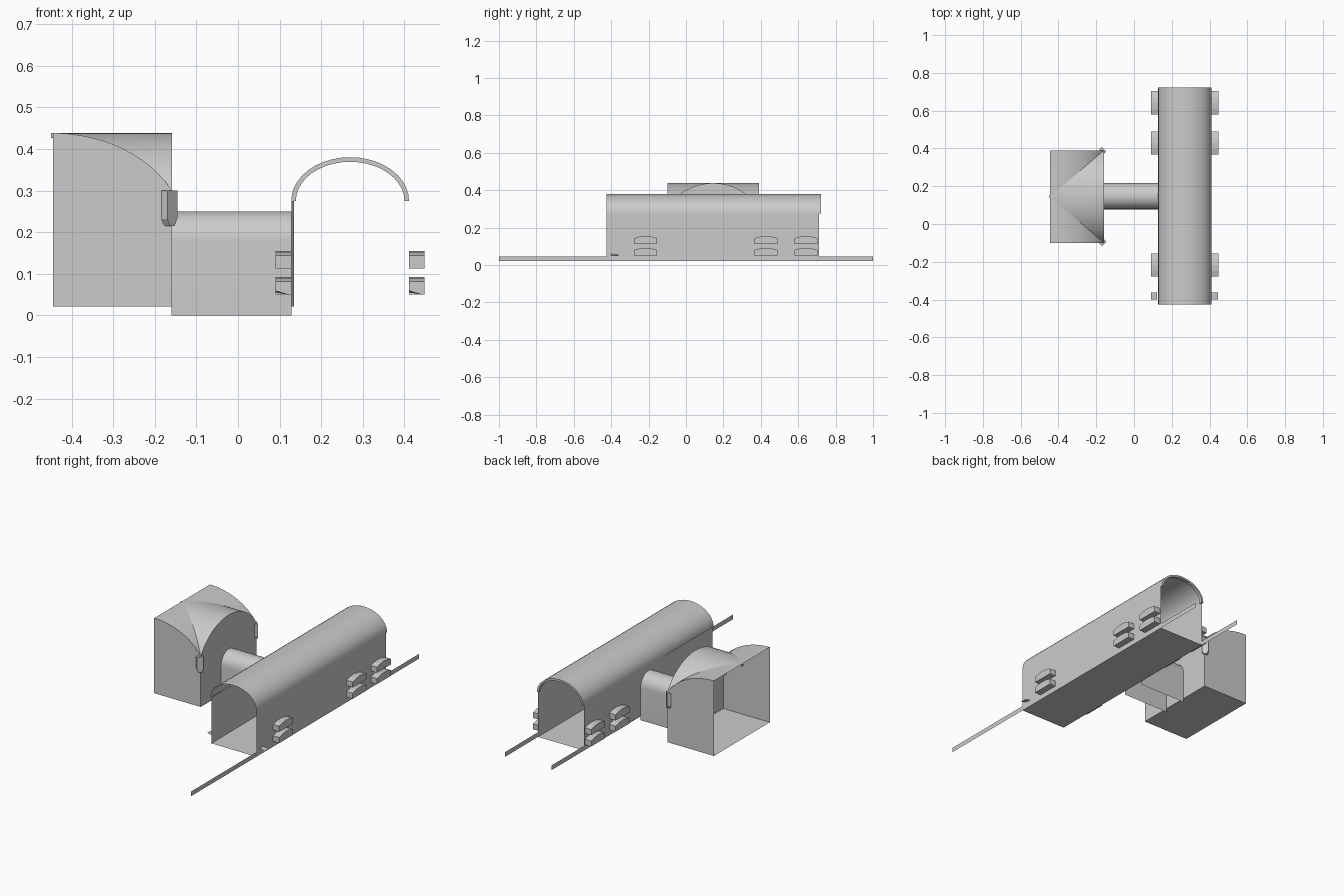
import bpy, math
from mathutils import Matrix, Vector

if "Cube" in bpy.data.objects:
    bpy.data.objects.remove(bpy.data.objects["Cube"])


def mesh(name, verts, faces, smooth=True):
    me = bpy.data.meshes.new(name)
    me.from_pydata(verts, [], faces)
    me.update()
    ob = bpy.data.objects.new(name, me)
    bpy.context.collection.objects.link(ob)
    if smooth:
        bpy.ops.object.select_all(action='DESELECT')
        ob.select_set(True)
        bpy.context.view_layer.objects.active = ob
        bpy.ops.object.shade_smooth_by_angle(angle=math.radians(30))
    return ob


def sheet(name, a, b, closed=False):
    """Skin between two matching rows of points."""
    n = len(a)
    faces = [(i, (i + 1) % n, n + (i + 1) % n, n + i) for i in range(n if closed else n - 1)]
    return mesh(name, a + b, faces)


def prism(name, a, b):
    """Closed solid between two matching outlines."""
    n = len(a)
    faces = [(i, (i + 1) % n, n + (i + 1) % n, n + i) for i in range(n)]
    faces += [tuple(reversed(range(n))), tuple(range(n, 2 * n))]
    return mesh(name, a + b, faces, False)


def arc(c, z, rx, rz, n):
    return [(c - rx * math.cos(math.pi * i / n), z + rz * math.sin(math.pi * i / n))
            for i in range(n + 1)]


# Long tunnel: floor, walls and arched roof, open at both ends
Y0, Y1, XL, XR = -0.425, 0.712, 0.128, 0.411
XC, RX = (XL + XR) / 2, (XR - XL) / 2
roof = arc(XC, 0.275, RX, 0.105, 20)
sheet("tunnel_roof", [(x, Y0, z) for x, z in roof], [(x, Y1, z) for x, z in roof])
mesh("tunnel_floor", [(XL, Y0, .021), (XR, Y0, .021), (XR, Y1, .021), (XL, Y1, .021)],
     [(3, 2, 1, 0)], False)
mesh("tunnel_right_wall", [(XR, Y0, .021), (XR, Y1, .021), (XR, Y1, .275), (XR, Y0, .275)],
     [(0, 1, 2, 3)], False)
mesh("tunnel_left_wall", [(.134, Y0, .021), (XL, Y1, .021), (XL, Y1, .275), (.134, Y0, .275)],
     [(3, 2, 1, 0)], False)

# Rim at the back end of the tunnel
rim = roof + arc(XC, 0.275, RX - .011, .094, 20)[::-1]
prism("tunnel_rim", [(x, .705, z) for x, z in rim], [(x, .722, z) for x, z in rim])

# Low kerb strips beside the tunnel
for name, x, a in (("right_kerb", XR, -1), ("left_kerb", XL, Y1)):
    mesh(name, [(x, a, .021), (x, 1, .021), (x, 1, .047), (x, a, .047)], [(0, 1, 2, 3)], False)

# Arched blocks on both walls
prof = [(-.061, .0)] + [(.061 * t, .042 - .011 * t * t) for t in (-1, -.5, 0, .5, 1)] + [(.061, .0)]
for x0, x1 in ((.09, XL), (XR, .448)):
    for yc in (-.217, .428, .642):
        for z0 in (.05, .113):
            prism("wall_block", [(x0, yc + y, z0 + z) for y, z in prof],
                  [(x1, yc + y, z0 + z) for y, z in prof])
    # broken remains near the front end
    mesh("wall_fragment", [(x0, -.40, .06), (x0 + .033, -.40, .05), (x0 + .033, -.362, .05),
                           (x0, -.362, .055)], [(0, 1, 2, 3)], False)

# Connecting passage with round top, open underneath
P0, P1 = -.16, .128
prof = [(.078, 0)] + arc(.147, .18, .069, .07, 16) + [(.216, 0)]
sheet("passage", [(P0, y, z) for y, z in prof], [(P1, y, z) for y, z in prof])

# Square house, open at the rear, with crossing vault roof
X0, W, YC, H, N = -.445, .286, .145, .245, 16
ZT, DROP, ZB = .438, .137, .021


def height(t):
    r = 1.13
    full = r - math.sqrt(r * r - 1)
    return ZT - DROP * (r - math.sqrt(r * r - t * t)) / full


ts = [i / N for i in range(N + 1)]
for s in (-1, 1):
    groin = [(X0 + W * t, YC + s * H * t, height(t)) for t in ts]
    side = [(X0 + W * t, YC + s * H, height(t)) for t in ts]
    front = [(X0 + W, YC + s * H * t, height(t)) for t in ts]
    sheet("house_side_vault", groin, side)
    sheet("house_front_vault", groin, front)
    sheet("house_side_wall", side, [(x, y, ZB) for x, y, z in side])
    sheet("house_front_wall", front, [(x, y, ZB) for x, y, z in front])
mesh("house_floor", [(X0, YC - H, ZB), (X0 + W, YC - H, ZB), (X0 + W, YC + H, ZB),
                     (X0, YC + H, ZB)], [(3, 2, 1, 0)], False)

# Tapered corner spouts turned diagonally
out = [(-.017, .3), (-.017, .232), (-.008, .215), (.008, .215), (.017, .232), (.017, .3)]
for s in (-1, 1):
    rot = Matrix.Rotation(s * math.pi / 4, 3, 'Z')
    base = Vector((-.165, YC + s * .244, 0))
    rows = [[tuple(base + rot @ Vector((d, w, z))) for w, z in out] for d in (-.01, .01)]
    prism("corner_spout", *rows)

# Small knob on the rear ridge
k = [(.14, .426), (.15, .426), (.15, .438), (.14, .438)]
prism("ridge_knob", [(-.45, y, z) for y, z in k], [(-.444, y, z) for y, z in k])
